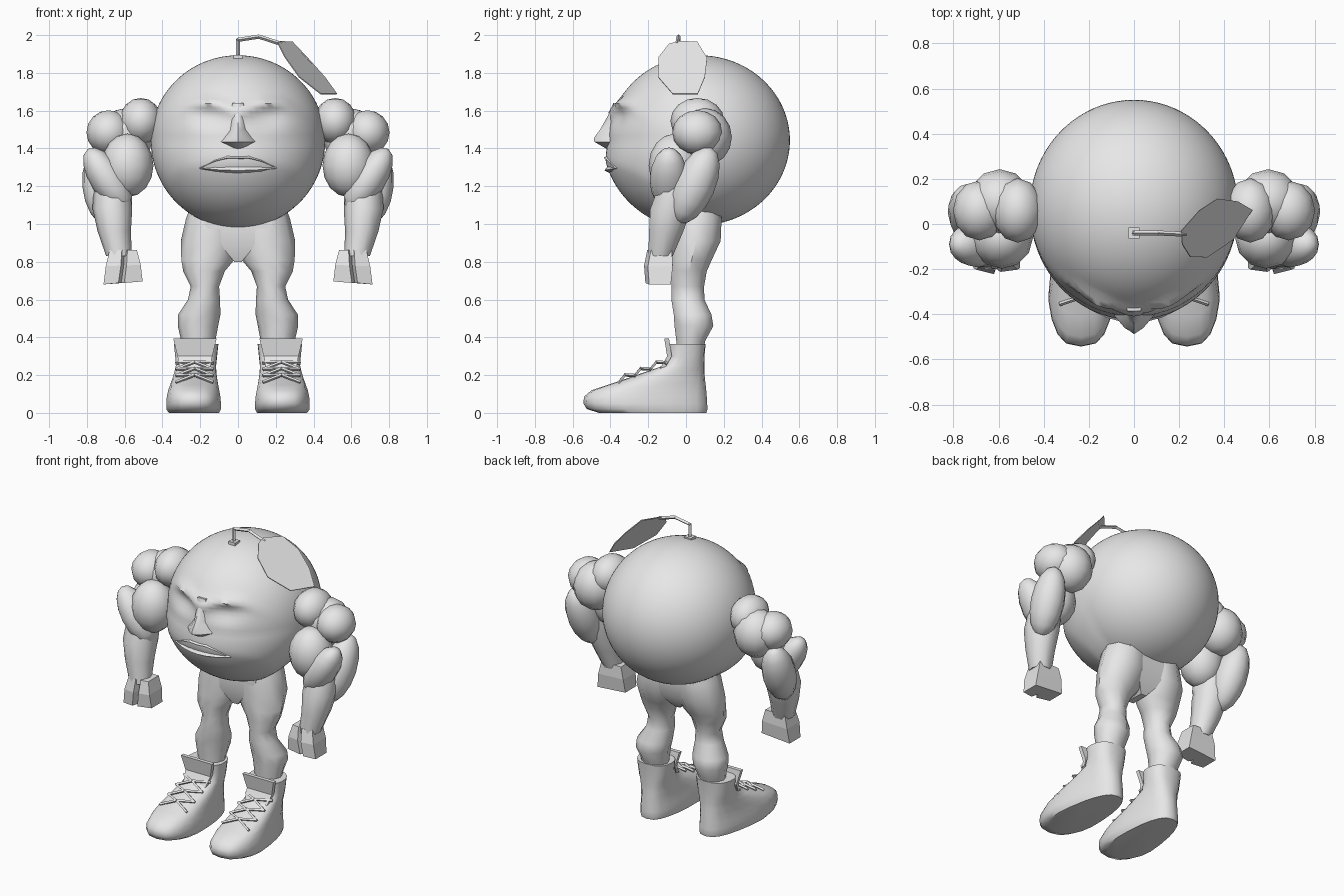
import bpy, bmesh, math
from mathutils import Vector, Matrix, Euler

if "Cube" in bpy.data.objects:
    bpy.data.objects.remove(bpy.data.objects["Cube"])

grey = bpy.data.materials.new("plain grey")
grey.diffuse_color = (0.8, 0.8, 0.8, 1)
grey.use_nodes = True
grey.node_tree.nodes["Principled BSDF"].inputs["Base Color"].default_value = grey.diffuse_color


def finish(name, bm, smooth=None, mirror=False):
    """Turn a bmesh into a named object, optionally smooth and mirrored."""
    bmesh.ops.recalc_face_normals(bm, faces=bm.faces)
    me = bpy.data.meshes.new(name)
    bm.to_mesh(me)
    bm.free()
    me.materials.append(grey)
    ob = bpy.data.objects.new(name, me)
    bpy.context.collection.objects.link(ob)
    if smooth:
        bpy.ops.object.select_all(action='DESELECT')
        ob.select_set(True)
        bpy.context.view_layer.objects.active = ob
        bpy.ops.object.shade_smooth_by_angle(angle=math.radians(smooth))
    if mirror:
        ob.modifiers.new("other_side", 'MIRROR')
    return ob


def loft(name, rings, smooth=None, mirror=False):
    """Skin a list of equal-length point rings and cap both ends."""
    bm = bmesh.new()
    vs = [[bm.verts.new(p) for p in r] for r in rings]
    n = len(vs[0])
    for a, b in zip(vs, vs[1:]):
        for i in range(n):
            bm.faces.new((a[i], a[(i + 1) % n], b[(i + 1) % n], b[i]))
    bm.faces.new(vs[0])
    bm.faces.new(vs[-1])
    return finish(name, bm, smooth, mirror)


def ellipse(cx, cy, z, rx, ry, n=10):
    return [(cx + rx * math.cos(2 * math.pi * i / n),
             cy + ry * math.sin(2 * math.pi * i / n), z) for i in range(n)]


def blob(name, loc, radii, rot=(0, 0, 0)):
    """Faceted muscle ball, mirrored to the other arm."""
    bm = bmesh.new()
    m = Matrix.LocRotScale(Vector(loc), Euler([math.radians(a) for a in rot]), Vector(radii))
    bmesh.ops.create_uvsphere(bm, u_segments=12, v_segments=8, radius=1.02, matrix=m)
    return finish(name, bm, 60, True)


def rod(name, pts, r, mirror=False):
    """Thin square rod along a path."""
    bm = bmesh.new()
    for a, b in zip(pts, pts[1:]):
        a, b = Vector(a), Vector(b)
        m = Matrix.Translation((a + b) / 2) @ (b - a).to_track_quat('Z', 'Y').to_matrix().to_4x4()
        bmesh.ops.create_cone(bm, cap_ends=True, segments=4, radius1=r, radius2=r,
                              depth=(b - a).length + r, matrix=m)
    return finish(name, bm, None, mirror)


# Round body, fuller low at the front, with brow ridge and eye sockets
def bump(x, z, cx, cz, sx, sz):
    return math.exp(-((x - cx) / sx) ** 2 - ((z - cz) / sz) ** 2)


centre = Vector((0, 0.07, 1.443))
bm = bmesh.new()
bmesh.ops.create_uvsphere(bm, u_segments=80, v_segments=56, radius=1,
                          matrix=Matrix.LocRotScale(centre, None, Vector((0.462, 0.48, 0.45))))
for v in bm.verts:
    d = v.co - centre
    if d.y < 0 and d.z < 0:
        v.co += d * 0.25 * min(0.25, d.y * d.z / 0.2)
    if v.co.y < -0.05:
        x, z = abs(v.co.x), v.co.z
        brow_z = 1.64 - 1.5 * max(0, x - 0.22) ** 1.5 - 0.4 * max(0, 0.12 - x)
        v.co.y -= 0.036 * bump(x, z, 0.16, brow_z, 0.13, 0.027)
        v.co.y += 0.026 * bump(x, z, 0.15, 1.56, 0.09, 0.05)
        v.co.y -= 0.02 * bump(x, z, 0, 1.60, 0.06, 0.05)
finish("round_body", bm, 70)


# Nose: z, half width, ridge y
def nose_ring(z, w, tip):
    base = -0.345
    side = -0.385
    return [(-w, base, z), (-w, side, z), (-w * 0.4, side + (tip - side) * 0.75, z), (0, tip, z),
            (w * 0.4, side + (tip - side) * 0.75, z), (w, side, z), (w, base, z)]


loft("nose", [nose_ring(*r) for r in ((1.64, 0.03, -0.385), (1.57, 0.035, -0.415), (1.50, 0.05, -0.455),
                                      (1.455, 0.085, -0.488), (1.435, 0.105, -0.485),
                                      (1.395, 0.045, -0.415))], 45)


# Lips: triangular sections swept from corner to corner
def lip(name, top, front, bottom):
    rings = []
    for sx in (-1, -0.6, -0.28, 0, 0.28, 0.6, 1):
        t = 1 - abs(sx) ** 2
        dip = 0.012 if sx == 0 and name == "upper_lip" else 0
        y = -0.36 - 0.032 * t
        c = 1.295
        rings.append([(0.205 * sx, y, c + (top - c) * t - dip + 0.004),
                      (0.205 * sx, y - 0.015 - front * t, c + ((top + 2 * bottom) / 3 - c) * t - dip / 2),
                      (0.205 * sx, y + 0.01, c + (bottom - c) * t - 0.004)])
    return loft(name, rings)


lip("upper_lip", 1.388, 0.03, 1.338)
lip("lower_lip", 1.328, 0.025, 1.262)

# Arm muscles
blob("inner_shoulder", (0.515, 0.06, 1.545), (0.11, 0.14, 0.12))
blob("rear_shoulder", (0.595, 0.10, 1.46), (0.14, 0.14, 0.15))
blob("outer_shoulder", (0.685, 0.06, 1.485), (0.115, 0.13, 0.115))
blob("biceps", (0.585, -0.06, 1.31), (0.135, 0.135, 0.165))
blob("triceps", (0.722, 0.045, 1.205), (0.10, 0.107, 0.215), (-24, 5, 0))
blob("upper_forearm", (0.69, -0.09, 1.235), (0.09, 0.10, 0.19), (0, 33, 0))

# Lower forearm tapering to the wrist
loft("forearm", [ellipse(0.665, -0.05, 1.20, 0.10, 0.10), ellipse(0.665, -0.08, 1.08, 0.105, 0.115),
                 ellipse(0.655, -0.105, 0.96, 0.088, 0.095), ellipse(0.63, -0.135, 0.83, 0.068, 0.068)],
     50, True)


# Blocky fist: one solid with a notch between thumb and fingers
def fist_ring(z, x0, xm, x1, yf, yb, tilt):
    return [(x0, yb, z + tilt), (x1, yb, z - tilt), (x1, yf + 0.02, z - tilt), (xm + 0.015, yf, z),
            (xm, yf + 0.045, z), (xm - 0.015, yf + 0.01, z), (x0, yf + 0.02, z + tilt)]


loft("fist", [fist_ring(0.862, 0.535, 0.60, 0.68, -0.205, -0.075, 0),
              fist_ring(0.78, 0.515, 0.605, 0.70, -0.222, -0.07, 0.004),
              fist_ring(0.688, 0.505, 0.618, 0.712, -0.215, -0.08, 0.008)], None, True)

# Legs: z, centre x, centre y, half width, half depth
leg = [(1.12, 0.12, 0.06, 0.12, 0.12), (1.03, 0.13, 0.06, 0.145, 0.135), (0.91, 0.148, 0.055, 0.155, 0.135),
       (0.81, 0.16, 0.03, 0.14, 0.112), (0.75, 0.18, 0.015, 0.11, 0.10), (0.67, 0.175, 0.01, 0.075, 0.09),
       (0.60, 0.18, 0.01, 0.085, 0.092), (0.52, 0.205, 0.035, 0.112, 0.105), (0.46, 0.212, 0.042, 0.107, 0.108),
       (0.38, 0.21, 0.025, 0.09, 0.08), (0.28, 0.21, 0.02, 0.08, 0.07)]
loft("leg", [ellipse(cx, cy, z, rx, ry) for z, cx, cy, rx, ry in leg], 40, True)


# Pelvis wedge bridging both thighs, flat in front and behind
def slab(z, w, y0, y1):
    return [(-w, y0, z), (w, y0, z), (w, y1, z), (-w, y1, z)]


loft("pelvis", [slab(1.12, 0.19, -0.06, 0.18), slab(1.0, 0.18, -0.072, 0.185),
                slab(0.90, 0.10, -0.066, 0.165), slab(0.80, 0.02, -0.03, 0.09)], 40)


# Boots: z, toe y, heel y, width factor
def boot_ring(z, toe, heel, w, n=20):
    ring = []
    for i in range(n):
        a = 2 * math.pi * i / n
        c, s = math.cos(a), math.sin(a)
        y = (toe + heel) / 2 + (heel - toe) / 2 * math.copysign(abs(s) ** 0.85, s)
        f = min(1, max(0, (0.10 - y) / 0.42))
        half = (0.108 + 0.042 * f) * w
        ring.append((0.217 + 0.018 * f + half * math.copysign(abs(c) ** 0.7, c), y, z))
    return ring


boot = [(0.0, -0.46, 0.108, 0.94), (0.02, -0.525, 0.114, 1.0), (0.05, -0.543, 0.112, 1.0),
        (0.085, -0.54, 0.11, 0.98), (0.12, -0.50, 0.107, 0.94), (0.15, -0.41, 0.104, 0.92),
        (0.18, -0.32, 0.10, 0.90), (0.215, -0.22, 0.098, 0.88), (0.25, -0.12, 0.097, 0.89),
        (0.30, -0.09, 0.098, 0.94), (0.365, -0.09, 0.104, 1.0)]
loft("boot", [boot_ring(*r) for r in boot], 45, True)

# Flared tongue standing at the boot opening
loft("tongue", [[(0.228 - w, y, z), (0.228 + w, y, z), (0.228 + w, y + 0.025, z), (0.228 - w, y + 0.025, z)]
                for z, y, w in ((0.23, -0.14, 0.08), (0.30, -0.10, 0.092), (0.395, -0.115, 0.115))],
     None, True)

# Criss-cross laces down the instep
for k in range(3):
    y0, z0 = -0.115 - 0.083 * k, 0.278 - 0.034 * k
    y1, z1 = y0 - 0.083, z0 - 0.034
    for s in (-1, 1):
        rod("lace", [(0.23 - s * 0.095, y0 + 0.01, z0 - 0.012), (0.23, (y0 + y1) / 2, (z0 + z1) / 2 + 0.008),
                     (0.23 + s * 0.095, y1 + 0.01, z1 - 0.012)], 0.009, True)

# Stalk with its small square base
rod("stalk", [(0, -0.04, 1.87), (0, -0.04, 1.975), (0.11, -0.04, 1.992), (0.225, -0.045, 1.955)], 0.011)
bm = bmesh.new()
bmesh.ops.create_cube(bm, size=1, matrix=Matrix.LocRotScale(Vector((0, -0.04, 1.885)), None,
                                                           Vector((0.05, 0.05, 0.02))))
finish("stalk_base", bm)

# Leaf drooping to one side
edge = [(0.21, -0.03, 1.97), (0.29, 0.06, 1.965), (0.37, 0.112, 1.88), (0.46, 0.10, 1.78),
        (0.525, 0.062, 1.69), (0.44, -0.07, 1.69), (0.325, -0.148, 1.78), (0.25, -0.145, 1.885),
        (0.215, -0.09, 1.955)]
loft("leaf", [edge, [(x - 0.003, y, z - 0.004) for x, y, z in edge]])
